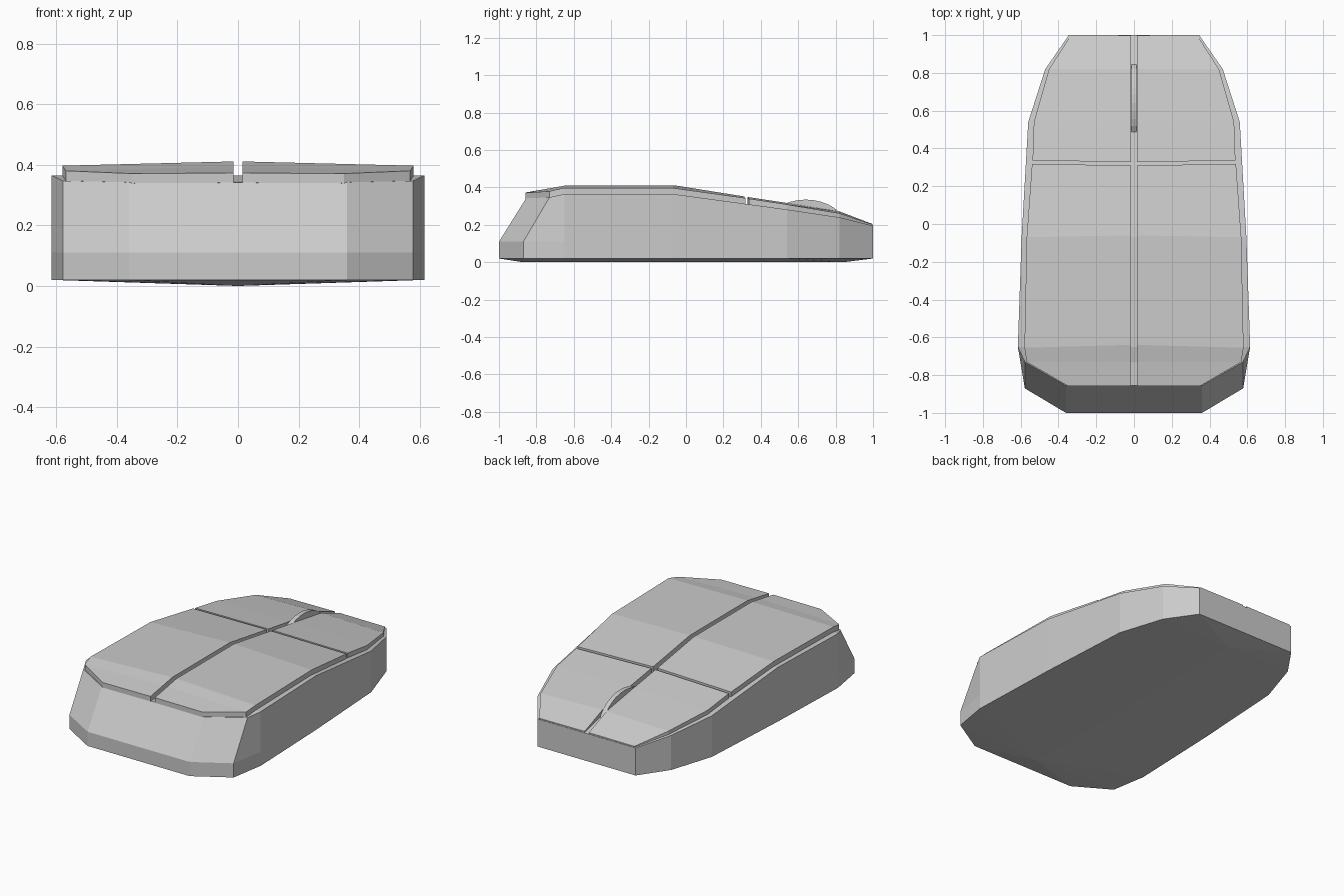
import bpy, bmesh
from math import pi

if "Cube" in bpy.data.objects:
    bpy.data.objects.remove(bpy.data.objects["Cube"])


def finish(bm, name):
    bmesh.ops.recalc_face_normals(bm, faces=bm.faces)
    me = bpy.data.meshes.new(name)
    bm.to_mesh(me)
    bm.free()
    ob = bpy.data.objects.new(name, me)
    bpy.context.collection.objects.link(ob)
    return ob


def mirror_x(ob):
    ob.modifiers.new("mirror", 'MIRROR').use_axis[0] = True


# Lower shell: half outline front to back as (low x, low y, rim x, rim y, rim z)
outline = [
    (0.345, 1.00, 0.345, 1.00, 0.195),
    (0.470, 0.82, 0.470, 0.82, 0.240),
    (0.560, 0.54, 0.560, 0.54, 0.282),
    (0.595, -0.07, 0.595, -0.07, 0.365),
    (0.615, -0.65, 0.615, -0.65, 0.365),
    (0.578, -0.87, 0.578, -0.73, 0.347),
    (0.360, -1.00, 0.360, -0.855, 0.342),
]
bm = bmesh.new()
cols = []
for lx, ly, rx, ry, rz in outline:
    cols.append([bm.verts.new(p) for p in (
        (lx, ly, 0.02), (lx, ly, 0.11), (rx, ry, rz))])
mid = [[bm.verts.new((0, o[1], 0.02)), bm.verts.new((0, o[1], 0.11)),
        bm.verts.new((0, o[3], o[4]))] for o in (outline[0], outline[-1])]
ring = [mid[0]] + cols + [mid[1]]
for a, b in zip(ring, ring[1:]):
    for k in range(2):
        bm.faces.new((a[k], b[k], b[k + 1], a[k + 1]))
# rim deck, in strips across to the centre line
deck = [mid[0][2]] + [bm.verts.new((0, o[3], o[4])) for o in outline[1:-1]] + [mid[1][2]]
for i in range(len(cols) - 1):
    bm.faces.new((cols[i][2], cols[i + 1][2], deck[i + 1], deck[i]))
# shallow keel underneath
kf, kb = bm.verts.new((0, 0.84, 0)), bm.verts.new((0, -0.87, 0))
low = [c[0] for c in ring]
for a, b in zip(low[:4], low[1:4]):
    bm.faces.new((a, b, kf))
bm.faces.new((low[3], low[4], low[5], kb, kf))
for a, b in zip(low[5:], low[6:]):
    bm.faces.new((a, b, kb))
bmesh.ops.triangulate(bm, faces=[f for f in bm.faces if len(f.verts) > 4])
mirror_x(finish(bm, "lower_shell"))


# Top panels: stations (edge x, edge y, edge z, centre y, centre z, thickness)
def panel(name, stations, gap=0.015):
    bm = bmesh.new()
    loops = []
    for ex, ey, ez, cy, cz, t in stations:
        loops.append([bm.verts.new(p) for p in (
            (gap, cy, cz), (ex, ey, ez), (ex, ey, ez - t), (gap, cy, cz - t))])
    for a, b in zip(loops, loops[1:]):
        for k in range(4):
            j = (k + 1) % 4
            bm.faces.new((a[k], a[j], b[j], b[k]))
    bm.faces.new(loops[0])
    bm.faces.new(loops[-1])
    mod = finish(bm, name)
    mod.modifiers.new("mirror", 'MIRROR').use_bisect_axis[0] = False


panel("button_panels", [
    (0.335, 0.998, 0.202, 0.998, 0.204, 0.02),
    (0.450, 0.820, 0.262, 0.820, 0.272, 0.04),
    (0.530, 0.540, 0.309, 0.540, 0.317, 0.04),
    (0.537, 0.336, 0.340, 0.328, 0.349, 0.05),
])
panel("palm_panels", [
    (0.540, 0.318, 0.343, 0.310, 0.352, 0.05),
    (0.568, -0.070, 0.397, -0.060, 0.411, 0.05),
    (0.580, -0.655, 0.397, -0.640, 0.411, 0.05),
    (0.568, -0.730, 0.380, -0.730, 0.395, 0.045),
    (0.350, -0.858, 0.371, -0.858, 0.373, 0.032),
])

# Scroll wheel standing in the centre groove
bpy.ops.mesh.primitive_cylinder_add(vertices=32, radius=1, depth=2,
                                    location=(0, 0.64, 0.175), rotation=(0, pi / 2, 0))
wheel = bpy.context.object
wheel.name = "scroll_wheel"
wheel.scale = (0.16, 0.22, 0.014)
